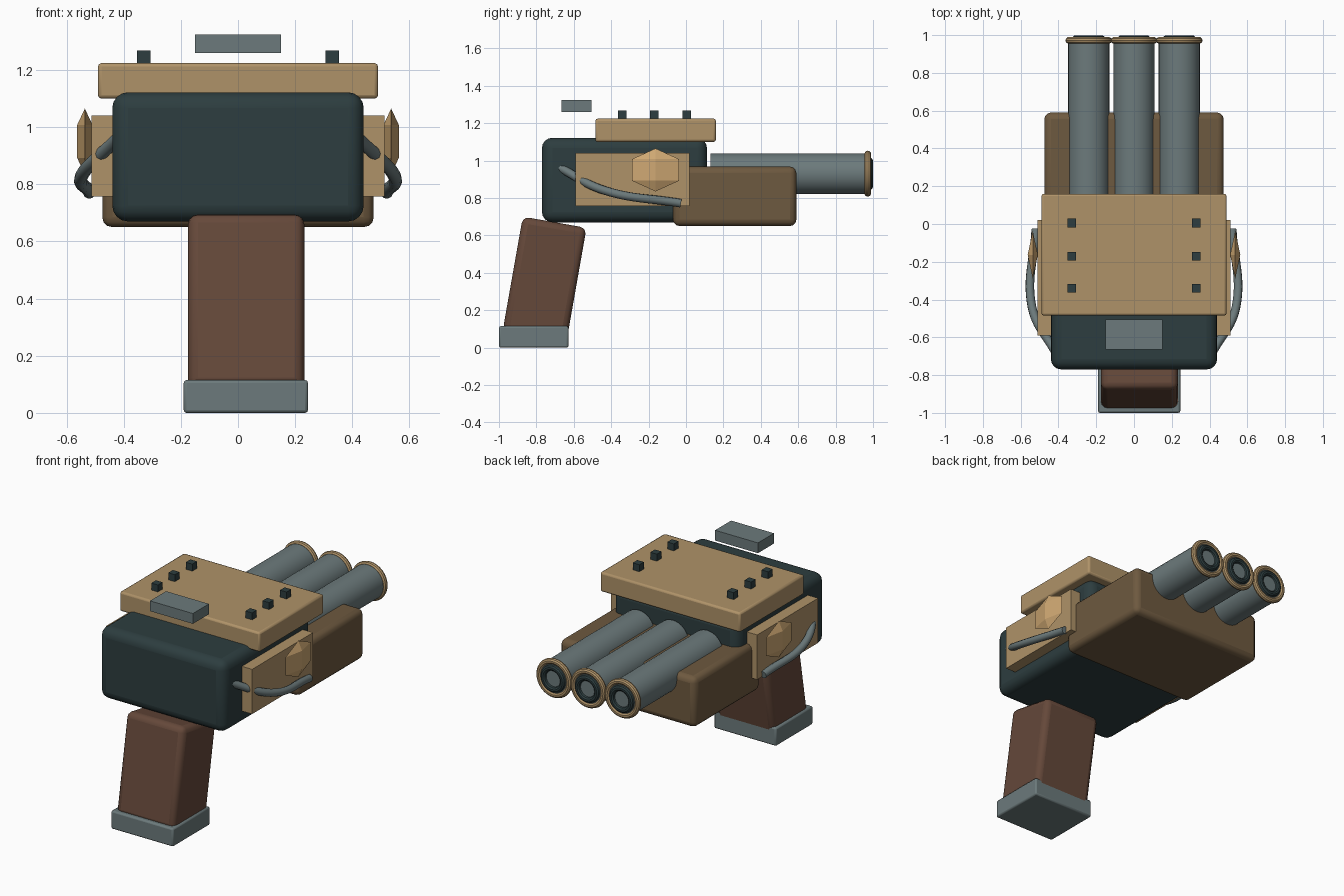
import bpy
from math import radians

if "Cube" in bpy.data.objects:
    bpy.data.objects.remove(bpy.data.objects["Cube"])


def material(name, rgb):
    m = bpy.data.materials.new(name)
    m.diffuse_color = (*rgb, 1)
    m.use_nodes = True
    m.node_tree.nodes["Principled BSDF"].inputs["Base Color"].default_value = m.diffuse_color
    return m


DARK = material("dark_steel", (0.026, 0.047, 0.05))
TAN = material("tan", (0.43, 0.29, 0.14))
BROWN = material("brown", (0.155, 0.10, 0.05))
LEATHER = material("leather", (0.13, 0.065, 0.042))
METAL = material("metal", (0.15, 0.195, 0.2))
GOLD = material("gold", (0.62, 0.39, 0.17))


def finish(name, mat, smooth=True):
    ob = bpy.context.object
    ob.name = name
    ob.data.materials.append(mat)
    if smooth:
        bpy.ops.object.shade_smooth_by_angle(angle=radians(35))
    return ob


def box(name, x, y, z, mat, bevel=0.0, segments=3, tilt=0.0):
    """Box from (min, max) ranges, optionally tilted about x."""
    spans = (x, y, z)
    bpy.ops.mesh.primitive_cube_add(size=1, location=[(a + b) / 2 for a, b in spans])
    bpy.context.object.scale = [b - a for a, b in spans]
    bpy.ops.object.transform_apply(location=False, rotation=False, scale=True)
    ob = finish(name, mat, bevel > 0)
    ob.rotation_euler.x = tilt
    if bevel:
        mod = ob.modifiers.new("bevel", 'BEVEL')
        mod.width, mod.segments = bevel, segments
    return ob


def ring(name, loc, major, minor, mat):
    bpy.ops.mesh.primitive_torus_add(location=loc, rotation=(radians(90), 0, 0),
                                     major_radius=major, minor_radius=minor,
                                     major_segments=32, minor_segments=10)
    return finish(name, mat)


# Main housing, fore-end and top plate
box("body", (-0.44, 0.44), (-0.77, 0.112), (0.67, 1.122), DARK, 0.055, 4)
box("fore_end", (-0.475, 0.475), (-0.07, 0.59), (0.65, 0.968), BROWN, 0.035)
box("top_plate", (-0.49, 0.49), (-0.485, 0.16), (1.10, 1.224), TAN, 0.012, 2)
box("rear_sight", (-0.15, 0.15), (-0.665, -0.505), (1.26, 1.325), METAL)

# Grip and its foot
box("grip", (-0.175, 0.232), (-0.929, -0.583), (0.055, 0.675), LEATHER, 0.035, 3, radians(-10))
box("grip_foot", (-0.19, 0.245), (-1.0, -0.628), (0.0, 0.115), METAL, 0.01, 2)

# Three barrels with muzzle rings
for i, x in enumerate((-0.24, 0, 0.24)):
    bpy.ops.mesh.primitive_cylinder_add(vertices=32, radius=0.109, depth=0.852,
                                        location=(x, 0.556, 0.93),
                                        rotation=(radians(90), 0, 0))
    finish(f"barrel_{i}", METAL)
    ring(f"muzzle_ring_{i}", (x, 0.972, 0.93), 0.105, 0.018, TAN)
    ring(f"bore_ring_{i}", (x, 0.982, 0.93), 0.068, 0.018, DARK)

# Mirrored parts: rivets, side panels, gems and cables
for side, s in (("left", -1), ("right", 1)):
    for i, y in enumerate((-0.34, -0.17, 0.005)):
        box(f"rivet_{side}_{i}", (s * 0.33 - 0.023, s * 0.33 + 0.023),
            (y - 0.023, y + 0.023), (1.22, 1.268), DARK)

    box(f"side_panel_{side}", (s * 0.475 - 0.037, s * 0.475 + 0.037),
        (-0.59, 0.02), (0.757, 1.04), TAN)

    # Octahedral gem: four-sided double cone
    bpy.ops.mesh.primitive_uv_sphere_add(segments=4, ring_count=2, radius=1,
                                         location=(s * 0.536, -0.163, 0.95))
    bpy.context.object.scale = (0.031, 0.146, 0.115)
    finish(f"side_gem_{side}", GOLD, False)

    # Curved cable
    cu = bpy.data.curves.new(f"cable_{side}", 'CURVE')
    cu.dimensions = '3D'
    cu.bevel_depth, cu.bevel_resolution = 0.023, 3
    cu.use_fill_caps = True
    sp = cu.splines.new('BEZIER')
    pts = ((0.415, -0.68, 0.965), (0.54, -0.44, 0.842), (0.52, -0.028, 0.772))
    sp.bezier_points.add(len(pts) - 1)
    for bp, (x, y, z) in zip(sp.bezier_points, pts):
        bp.co = (s * x, y, z)
        bp.handle_left_type = bp.handle_right_type = 'AUTO'
    cu.materials.append(METAL)
    bpy.context.collection.objects.link(bpy.data.objects.new(f"cable_{side}", cu))
